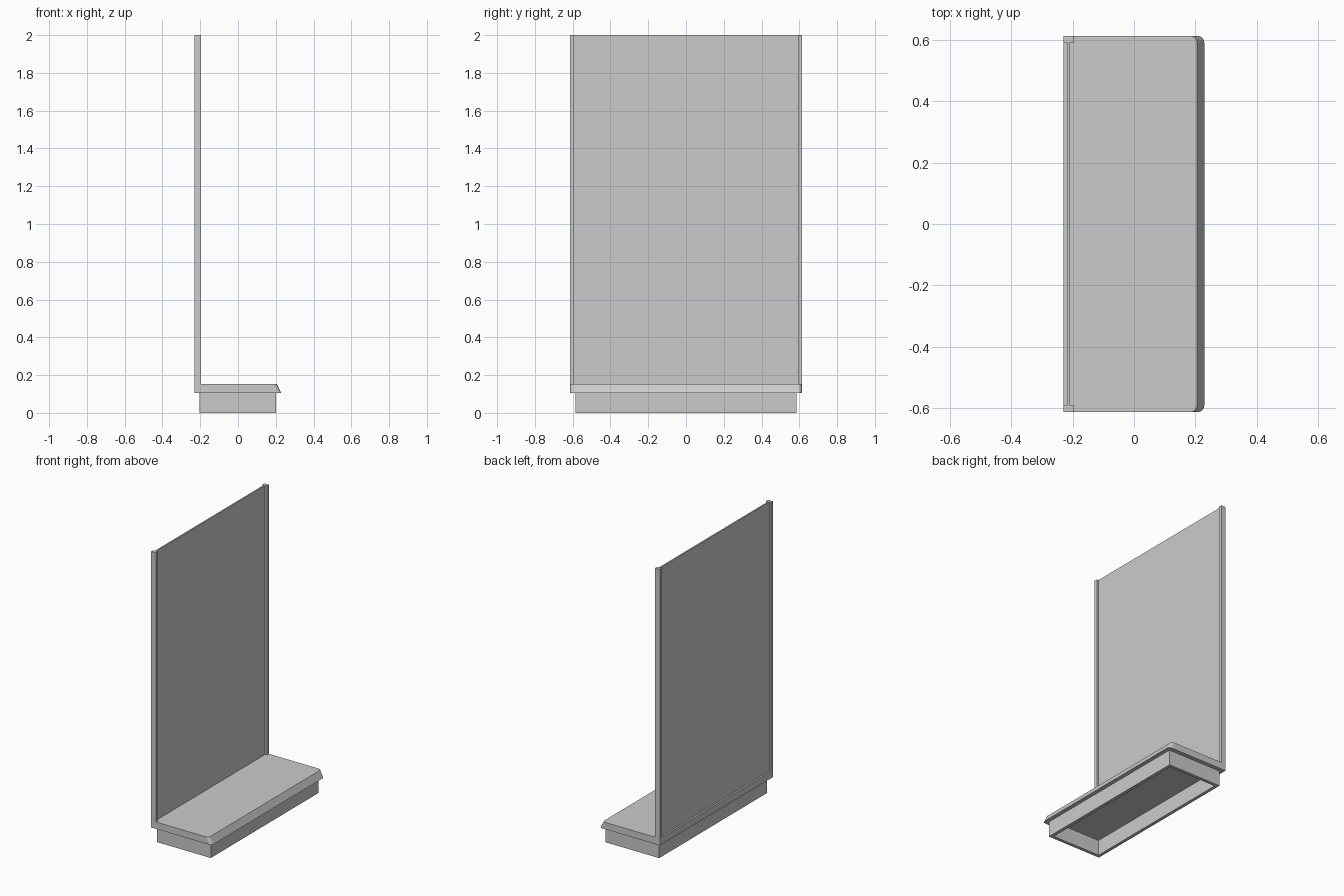
import bpy, bmesh, math

if "Cube" in bpy.data.objects:
    bpy.data.objects.remove(bpy.data.objects["Cube"])

def mesh_object(name, bm):
    bmesh.ops.recalc_face_normals(bm, faces=bm.faces)
    me = bpy.data.meshes.new(name)
    bm.to_mesh(me)
    bm.free()
    ob = bpy.data.objects.new(name, me)
    bpy.context.collection.objects.link(ob)
    return ob

def loft(bm, rings):
    loops = [[bm.verts.new(p) for p in r] for r in rings]
    n = len(loops[0])
    for a, b in zip(loops, loops[1:]):
        for i in range(n):
            j = (i + 1) % n
            bm.faces.new((a[i], a[j], b[j], b[i]))
    return loops

def rect(x0, x1, y, z):
    return [(x0, -y, z), (x1, -y, z), (x1, y, z), (x0, y, z)]

def box(name, x0, x1, y0, y1, z0, z1):
    bm = bmesh.new()
    loops = loft(bm, [[(x0, y0, z), (x1, y0, z), (x1, y1, z), (x0, y1, z)]
                      for z in (z0, z1)])
    for l in loops:
        bm.faces.new(l)
    return mesh_object(name, bm)

BACK, HALF = -0.23, 0.613
BASE_H, SHELF_H = 0.105, 0.152

# Hollow plinth, open underneath
bm = bmesh.new()
t = 0.022
loft(bm, [rect(-0.205 + t, 0.202 - t, 0.584 - t, BASE_H),
          rect(-0.205 + t, 0.202 - t, 0.584 - t, 0),
          rect(-0.205, 0.202, 0.584, 0),
          rect(-0.205, 0.202, 0.584, BASE_H)])
mesh_object("plinth", bm)

# Shelf with rounded front corners and a sloping front edge
def shelf_outline(front, z, r=0.022, steps=5):
    pts = [(BACK, -HALF, z)]
    for side in (-1, 1):
        for i in range(steps + 1):
            a = math.radians(90 * i / steps)
            if side > 0:
                a = math.pi / 2 - a
            pts.append((front - r + r * math.sin(a),
                        side * (HALF - r + r * math.cos(a)), z))
    return pts + [(BACK, HALF, z)]

bm = bmesh.new()
for l in loft(bm, [shelf_outline(0.229, BASE_H), shelf_outline(0.205, SHELF_H)]):
    bm.faces.new(l)
mesh_object("base_shelf", bm)

# Upright posts at both ends
for name, s in (("left_post", -1), ("right_post", 1)):
    y0, y1 = sorted((s * (HALF - 0.021), s * HALF))
    box(name, BACK, -0.195, y0, y1, SHELF_H, 2.0)

# Thin back panel between the posts
box("back_panel", -0.218, -0.208, -HALF + 0.021, HALF - 0.021, SHELF_H, 2.0)
